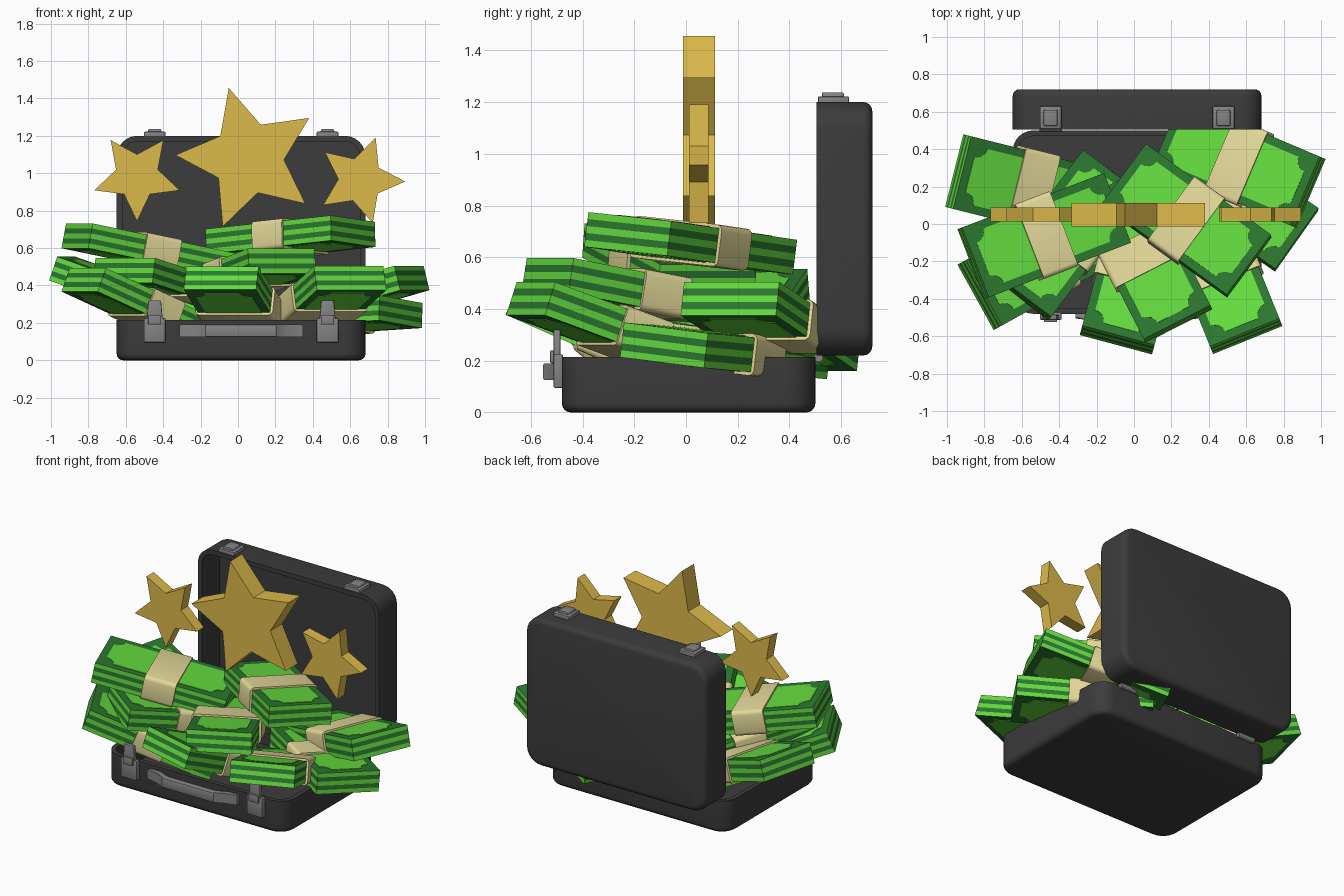
import bpy, bmesh
from math import sin, cos, pi, radians
from mathutils import Matrix, Vector

if "Cube" in bpy.data.objects:
    bpy.data.objects.remove(bpy.data.objects["Cube"])


def material(name, rgb):
    m = bpy.data.materials.new(name)
    m.diffuse_color = (*rgb, 1)
    m.use_nodes = True
    m.node_tree.nodes["Principled BSDF"].inputs["Base Color"].default_value = m.diffuse_color
    return m


LIGHT = material("light_green", (0.13, 0.72, 0.05))
DARK = material("dark_green", (0.025, 0.19, 0.03))
CREAM = material("paper_band", (0.78, 0.70, 0.32))
GOLD = material("gold", (0.72, 0.49, 0.07))
BLACK = material("case_black", (0.045, 0.045, 0.047))
METAL = material("metal", (0.23, 0.23, 0.23))


def finish(name, bm, mats, matrix=None, smooth=False):
    bmesh.ops.recalc_face_normals(bm, faces=bm.faces)
    me = bpy.data.meshes.new(name)
    bm.to_mesh(me)
    bm.free()
    for m in mats:
        me.materials.append(m)
    ob = bpy.data.objects.new(name, me)
    bpy.context.collection.objects.link(ob)
    if matrix is not None:
        ob.matrix_world = matrix
    if smooth:
        bpy.ops.object.select_all(action='DESELECT')
        ob.select_set(True)
        bpy.context.view_layer.objects.active = ob
        bpy.ops.object.shade_smooth_by_angle(angle=radians(35))
    return ob


def prism(bm, pts, z0, z1, mat=0):
    lo = [bm.verts.new((x, y, z0)) for x, y in pts]
    hi = [bm.verts.new((x, y, z1)) for x, y in pts]
    n = len(pts)
    faces = [bm.faces.new(lo[::-1]), bm.faces.new(hi)]
    faces += [bm.faces.new((lo[i], lo[(i + 1) % n], hi[(i + 1) % n], hi[i])) for i in range(n)]
    for f in faces:
        f.material_index = mat
    return faces


def box(name, x, y, z, mat, bevel=0.0, taper=1.0, matrix=None):
    # x, y, z are (min, max) ranges; taper narrows the top in x
    bm = bmesh.new()
    prism(bm, [(x[0], y[0]), (x[1], y[0]), (x[1], y[1]), (x[0], y[1])], *z)
    cx = (x[0] + x[1]) / 2
    for v in bm.verts:
        if v.co.z > z[1] - 1e-5:
            v.co.x = cx + (v.co.x - cx) * taper
    if bevel:
        bmesh.ops.bevel(bm, geom=bm.edges[:], offset=bevel, segments=2, profile=0.5, affect='EDGES')
    return finish(name, bm, [mat], matrix, bevel > 0)


# Case halves: open rounded trays
CX = 0.0165


def tray(name, matrix):
    hx, hy, h = 0.665, 0.49, 0.215
    bm = bmesh.new()
    prism(bm, [(-hx, -hy), (hx, -hy), (hx, hy), (-hx, hy)], 0, h)
    up = [e for e in bm.edges if abs(e.verts[0].co.z - e.verts[1].co.z) > 0.1]
    bmesh.ops.bevel(bm, geom=up, offset=0.11, segments=6, profile=0.5, affect='EDGES')
    rim = [e for e in bm.edges if all(v.co.z < 1e-4 for v in e.verts)]
    bmesh.ops.bevel(bm, geom=rim, offset=0.035, segments=4, profile=0.5, affect='EDGES')
    top = next(f for f in bm.faces if f.calc_center_median().z > h - 1e-4)
    bmesh.ops.inset_region(bm, faces=[top], thickness=0.03)
    ret = bmesh.ops.extrude_discrete_faces(bm, faces=[top])
    bmesh.ops.translate(bm, verts=ret['faces'][0].verts, vec=(0, 0, -h + 0.03))
    return finish(name, bm, [BLACK], matrix, True)


tray("case_base", Matrix.Translation((CX, 0.01, 0)))
tray("case_lid", Matrix.Translation((CX, 0.72, 0.71)) @ Matrix.Rotation(pi / 2, 4, 'X'))

# Latches, catches and hinges, one set on each side
for side, s in (("left", -1), ("right", 1)):
    x = CX + s * 0.462
    box(f"latch_plate_{side}", (x - .058, x + .058), (-.512, -.475), (.095, .225), METAL, .006)
    box(f"latch_arm_{side}", (x - .045, x + .045), (-.512, -.485), (.2, .32), METAL, .006, .75)
    box(f"latch_button_{side}", (x - .035, x + .035), (-.525, -.5), (.19, .24), METAL, .005)
    box(f"lid_catch_{side}", (x - .058, x + .058), (.51, .63), (1.19, 1.222), METAL, .006)
    box(f"lid_catch_tongue_{side}", (x - .04, x + .04), (.525, .61), (1.215, 1.237), METAL, .006, .8)
    bm = bmesh.new()
    bmesh.ops.create_cone(bm, cap_ends=True, segments=12, radius1=.018, radius2=.018, depth=.12)
    finish(f"hinge_{side}", bm, [METAL],
           Matrix.Translation((x, .512, .212)) @ Matrix.Rotation(pi / 2, 4, 'Y'), True)

# Handle: bent bar standing off the front
half = [(.33, -.475), (.33, -.505), (.24, -.513), (.19, -.552)]
inner = [(.17, -.522), (.22, -.488), (.25, -.475)]
right = half[::-1] + inner[::-1]
bm = bmesh.new()
outline = [(x, y) for x, y in half] + [(-x, y) for x, y in half[::-1]] \
    + [(-x, y) for x, y in inner[::-1]] + inner
prism(bm, outline, .125, .19)
bmesh.ops.bevel(bm, geom=[e for e in bm.edges if abs(e.verts[0].co.z - e.verts[1].co.z) < 1e-5],
                offset=.007, segments=2, profile=.5, affect='EDGES')
finish("handle", bm, [METAL], Matrix.Translation((CX, 0, 0)), True)

# Money bundles
L, W, T = 0.83, 0.40, 0.135


def note_panel():
    # light panel with scooped corners
    hx, hy, r = L / 2 - .045, W / 2 - .045, .06
    pts = []
    for sx, sy, a0 in ((1, 1, 270), (-1, 1, 360), (-1, -1, 90), (1, -1, 180)):
        for k in range(5):
            a = radians(a0 - 22.5 * k)
            pts.append((sx * hx + r * cos(a), sy * hy + r * sin(a)))
    return pts


def bundle(i, end, heading, tilt, roll=0):
    # end = middle of the outer, raised end
    rot = (Matrix.Rotation(radians(heading), 4, 'Z') @ Matrix.Rotation(radians(-tilt), 4, 'Y')
           @ Matrix.Rotation(radians(roll), 4, 'X'))
    mw = Matrix.Translation(Vector(end) - rot @ Vector((L / 2, 0, 0))) @ rot
    # striped stack
    bm = bmesh.new()
    rings = [[bm.verts.new((x * L / 2, y * W / 2, -T / 2 + T * k / 5))
              for x, y in ((-1, -1), (1, -1), (1, 1), (-1, 1))] for k in range(6)]
    for k in range(5):
        for j in range(4):
            n = (j + 1) % 4
            f = bm.faces.new((rings[k][j], rings[k][n], rings[k + 1][n], rings[k + 1][j]))
            f.material_index = k % 2
    for ring in (rings[0], rings[-1]):
        bm.faces.new(ring).material_index = 1
    pts = note_panel()
    prism(bm, pts, T / 2 - .001, T / 2 + .003)
    prism(bm, pts, -T / 2 - .003, -T / 2 + .001)
    finish(f"money_bundle_{i}", bm, [LIGHT, DARK], mw)
    # paper band
    bm = bmesh.new()
    b, hy, hz = .1, W / 2 + .014, T / 2 + .014
    faces = prism(bm, [(-b, -hy), (b, -hy), (b, hy), (-b, hy)], -hz, hz)
    along = [e for e in bm.edges if abs(e.verts[0].co.x - e.verts[1].co.x) > .1]
    bmesh.ops.bevel(bm, geom=along, offset=.025, segments=3, profile=.5, affect='EDGES')
    finish(f"money_band_{i}", bm, [CREAM], mw, True)


BUNDLES = [
    ((-.94, .28, .49), 166, 19, 0),
    ((-.86, -.21, .665), 201, 11, 0),
    ((.615, -.225, .69), -36, 5, -5),
    ((.93, .17, .44), -23, 15, 0),
    ((.60, -.60, .44), -68, 19, 0),
    ((-.09, -.62, .44), -105, 23, 0),
    ((.235, -.535, .53), -63, 10, 0),
    ((-.61, -.385, .48), 233, 11, 0),
    ((-.825, -.38, .43), 209, 22, 0),
    ((.87, -.085, .26), -35, 3, -6),
]
for i, b in enumerate(BUNDLES, 1):
    bundle(i, *b)


# Stars
def star(name, x, z, r, angle, depth):
    pts = []
    for k in range(10):
        a = radians(angle + 36 * k)
        rad = r if k % 2 == 0 else r * .49
        pts.append((rad * cos(a), rad * sin(a)))
    bm = bmesh.new()
    prism(bm, pts, -depth / 2, depth / 2)
    finish(name, bm, [GOLD], Matrix.Translation((x, .05, z)) @ Matrix.Rotation(pi / 2, 4, 'X'))


star("star_centre", .055, 1.08, .39, 105.5, .125)
star("star_left", -.54, .983, .24, 126, .075)
star("star_right", .654, .964, .24, -2, .075)
